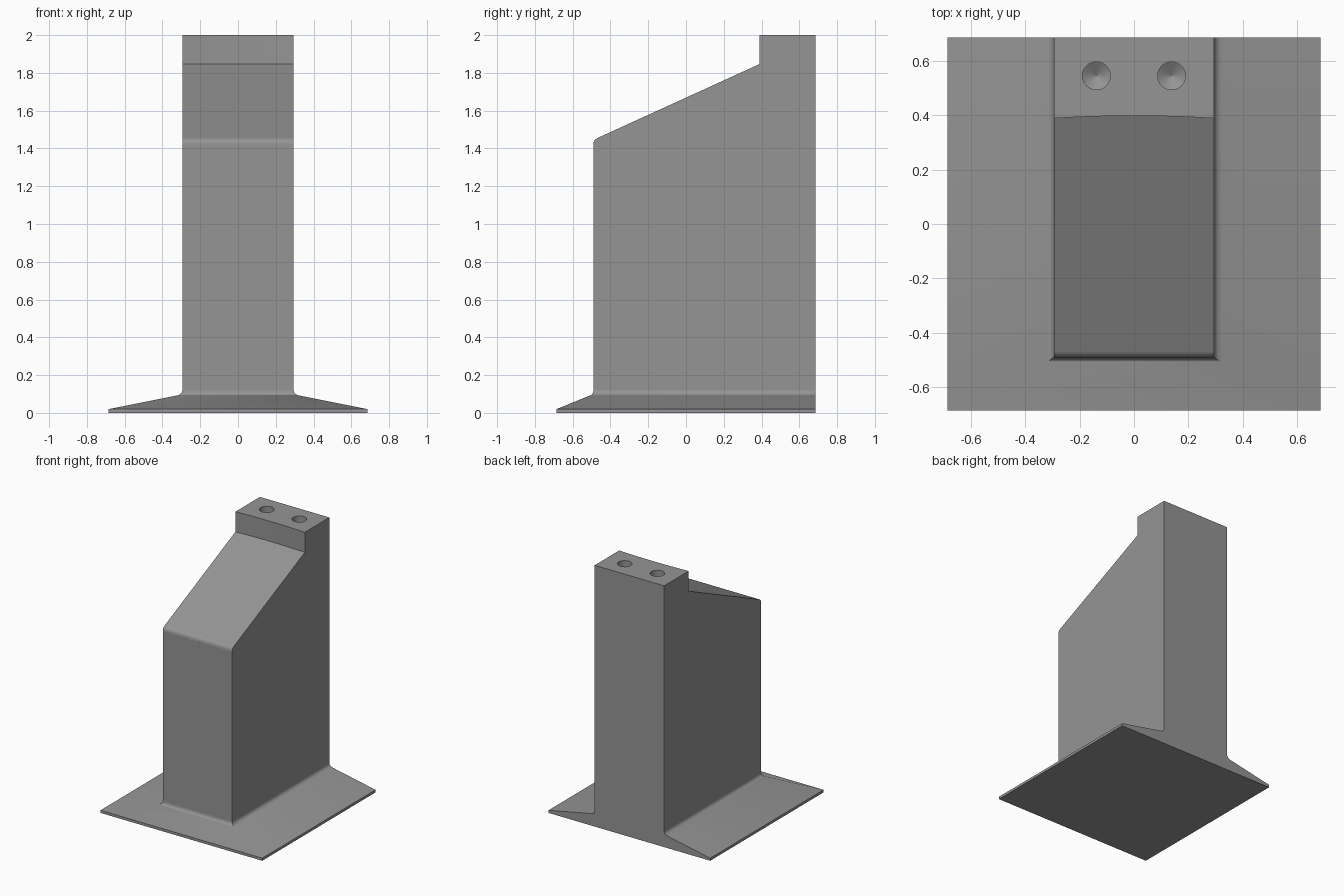
import bpy, bmesh, math

if "Cube" in bpy.data.objects:
    bpy.data.objects.remove(bpy.data.objects["Cube"])

grey = bpy.data.materials.new("plain grey")
grey.diffuse_color = (0.3, 0.3, 0.3, 1)
grey.use_nodes = True
grey.node_tree.nodes["Principled BSDF"].inputs["Base Color"].default_value = grey.diffuse_color

BACK = 0.685


def make_object(name, bm):
    bmesh.ops.recalc_face_normals(bm, faces=bm.faces[:])
    mesh = bpy.data.meshes.new(name)
    bm.to_mesh(mesh)
    bm.free()
    mesh.materials.append(grey)
    obj = bpy.data.objects.new(name, mesh)
    bpy.context.collection.objects.link(obj)
    return obj


def loft(name, rings):
    """Closed skin through rings with equal point counts."""
    bm = bmesh.new()
    rows = [[bm.verts.new(p) for p in ring] for ring in rings]
    n = len(rows[0])
    for a, b in zip(rows, rows[1:]):
        for i in range(n):
            j = (i + 1) % n
            bm.faces.new((a[i], a[j], b[j], b[i]))
    bm.faces.new(rows[0])
    bm.faces.new(rows[-1])
    return make_object(name, bm)


def section(half_width, front, z):
    return [(-half_width, front, z), (half_width, front, z),
            (half_width, BACK, z), (-half_width, BACK, z)]


# Flared foot, filleted root and straight column, all flush at the back
levels = [(0.685, -0.685, 0), (0.685, -0.685, 0.02)]
steps = 8
for i in range(steps + 1):
    t = i / steps
    curve = lambda a, b, c: (1 - t) ** 2 * a + 2 * t * (1 - t) * b + t * t * c
    levels.append((curve(0.324, 0.294, 0.294), curve(-0.509, -0.49, -0.49),
                   curve(0.092, 0.098, 0.125)))
levels.append((0.294, -0.49, 2.0))
pillar = loft("pillar_with_flared_foot", [section(*lv) for lv in levels])

# Cutter for the sloping top, rounded front lip and slightly bowed step
columns = []
for i in range(13):
    x = -0.36 + 0.06 * i
    step_y = 0.397 - 0.009 * (x / 0.294) ** 2
    columns.append([(x, y, z) for y, z in (
        (-0.6, 1.418), (-0.4899, 1.42), (-0.4885, 1.433), (-0.484, 1.443),
        (-0.477, 1.450), (-0.467, 1.456), (step_y, 1.846), (step_y, 2.2),
        (-0.6, 2.2))])
cutters = [loft("slope_cutter", columns)]

# Drilled holes with conical bottoms
for side in (-1, 1):
    rings = []
    for r, z in ((0.051, 2.1), (0.051, 1.85), (0.0005, 1.82)):
        rings.append([(side * 0.138 + r * math.cos(a), 0.544 + r * math.sin(a), z)
                      for a in (math.tau * k / 32 for k in range(32))])
    cutters.append(loft("hole_cutter", rings))

bpy.context.view_layer.objects.active = pillar
pillar.select_set(True)
for cutter in cutters:
    mod = pillar.modifiers.new("cut", "BOOLEAN")
    mod.operation = "DIFFERENCE"
    mod.solver = "EXACT"
    mod.object = cutter
    bpy.ops.object.modifier_apply(modifier=mod.name)
    bpy.data.objects.remove(cutter)

# Smooth fillets, crisp edges, flat large faces
bpy.ops.object.shade_smooth_by_angle(angle=math.radians(28))
weighted = pillar.modifiers.new("flat faces", "WEIGHTED_NORMAL")
weighted.keep_sharp = True
